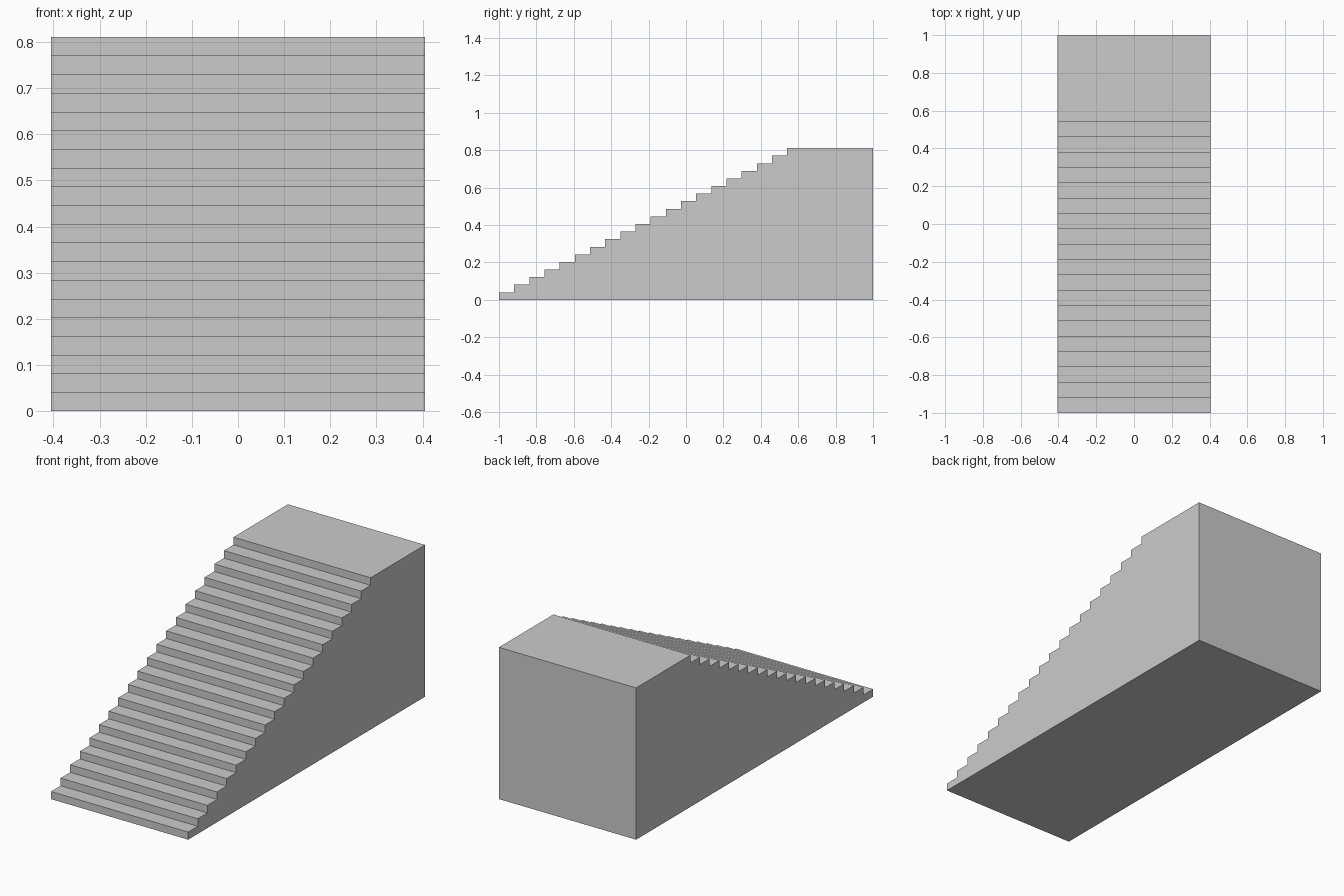
import bpy, bmesh

if "Cube" in bpy.data.objects:
    bpy.data.objects.remove(bpy.data.objects["Cube"])

STEPS = 20
TREAD, RISE = 0.0811, 0.04055
HALF_WIDTH = 0.4055

# Side profile (y, z): stepped slope ending in a long top landing
profile = [(-1.0, 0.0)]
for i in range(STEPS):
    y0 = -1.0 + i * TREAD
    y1 = y0 + TREAD if i < STEPS - 1 else 1.0
    z = (i + 1) * RISE
    profile += [(y0, z), (y1, z)]
profile.append((1.0, 0.0))

# Solid staircase: extrude the profile across the width
bm = bmesh.new()
side = bm.faces.new([bm.verts.new((-HALF_WIDTH, y, z)) for y, z in profile])
ext = bmesh.ops.extrude_face_region(bm, geom=[side], use_keep_orig=True)
moved = [g for g in ext["geom"] if isinstance(g, bmesh.types.BMVert)]
bmesh.ops.translate(bm, verts=moved, vec=(2 * HALF_WIDTH, 0, 0))
bmesh.ops.recalc_face_normals(bm, faces=bm.faces[:])

mesh = bpy.data.meshes.new("staircase")
bm.to_mesh(mesh)
bm.free()
staircase = bpy.data.objects.new("staircase", mesh)
bpy.context.collection.objects.link(staircase)
